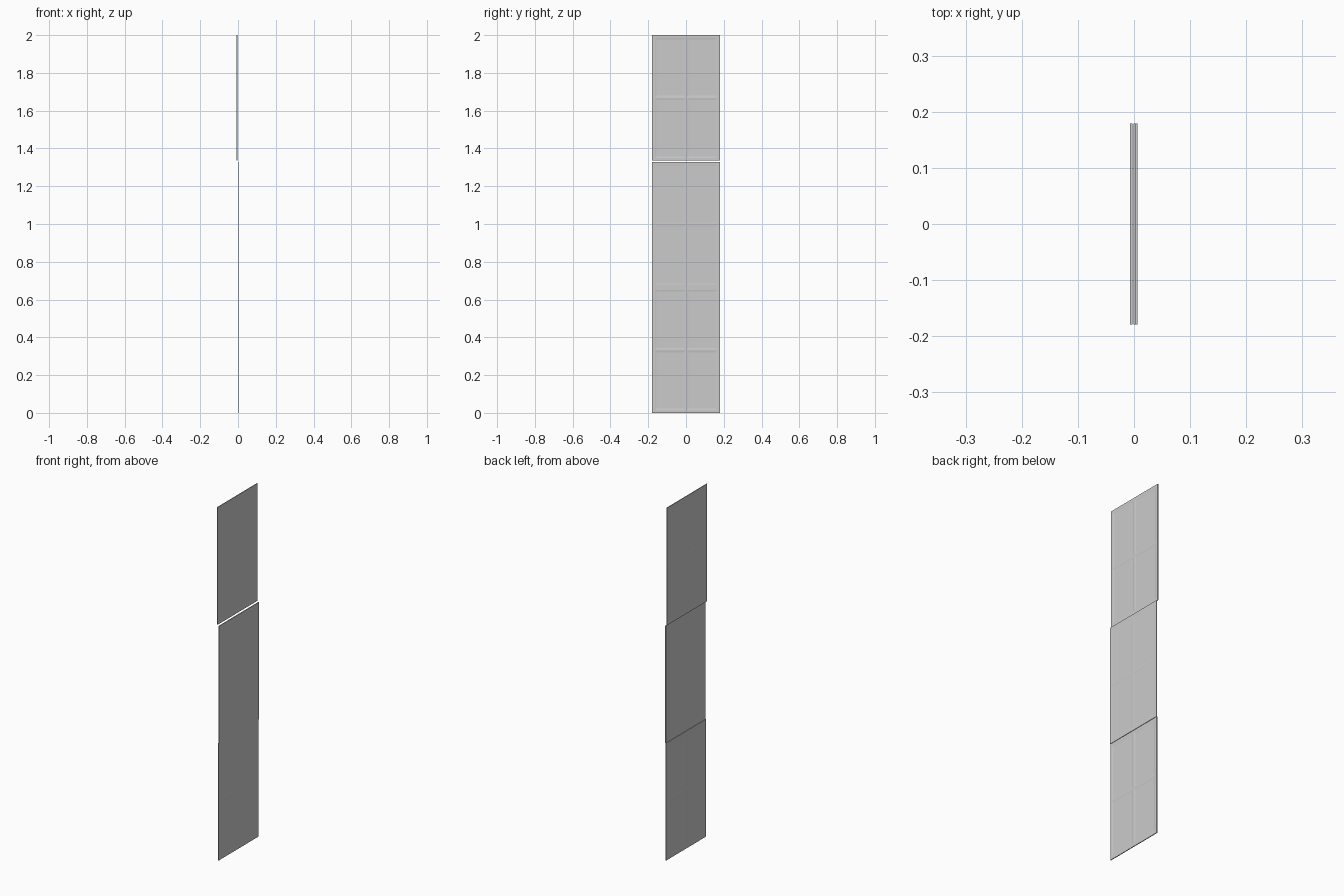
import bpy, bmesh
from mathutils import Matrix

if "Cube" in bpy.data.objects:
    bpy.data.objects.remove(bpy.data.objects["Cube"])

W, H = 0.358, 0.665      # panel width and height


def panel(name, x, z, t=0.0045, recess=0.0014):
    """Thin slab with four recessed panes on both faces."""
    bm = bmesh.new()
    for sign in (-1, 1):
        # Broad face as a 2 x 2 grid of panes
        grid = [[bm.verts.new((sign * t / 2, (i - 1) * W / 2, j * H / 2))
                 for j in range(3)] for i in range(3)]
        for i in range(2):
            for j in range(2):
                q = [grid[i][j], grid[i + 1][j], grid[i + 1][j + 1], grid[i][j + 1]]
                bm.faces.new(q if sign > 0 else q[::-1])
    panes = list(bm.faces)
    # Thin side walls join the two faces
    bmesh.ops.bridge_loops(bm, edges=[e for e in bm.edges if e.is_boundary])
    bmesh.ops.recalc_face_normals(bm, faces=bm.faces)
    # Outer frame, narrow dividers, then the sloping recess of each pane
    bmesh.ops.inset_region(bm, faces=panes, thickness=0.011, use_even_offset=True)
    bmesh.ops.inset_individual(bm, faces=panes, thickness=0.003, use_even_offset=True)
    bmesh.ops.inset_individual(bm, faces=panes, thickness=0.009, depth=-recess,
                               use_even_offset=True)
    bmesh.ops.transform(bm, matrix=Matrix.Translation((x, 0, z)), verts=bm.verts)
    me = bpy.data.meshes.new(name)
    bm.to_mesh(me)
    bm.free()
    ob = bpy.data.objects.new(name, me)
    bpy.context.collection.objects.link(ob)


# Three staggered sliding panels
panel("lower_panel", 0.001, 0.0)
panel("middle_panel", 0.0038, 0.664, recess=0.0006)
panel("upper_panel", -0.005, 1.335)
